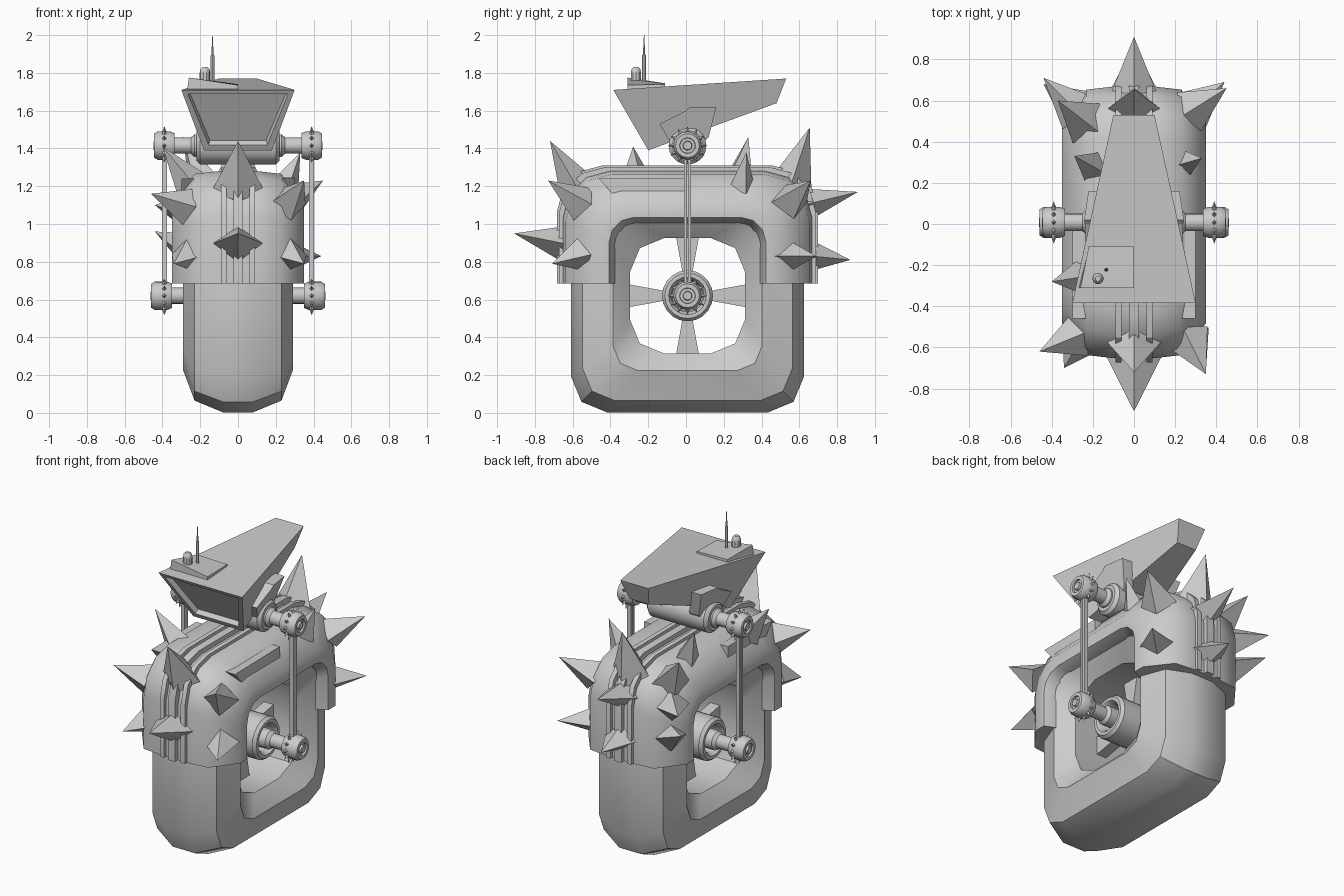
import bpy, bmesh
from math import sin, cos, pi, radians
from mathutils import Vector

if "Cube" in bpy.data.objects:
    bpy.data.objects.remove(bpy.data.objects["Cube"])

CZ, CY = 0.62, 0.008      # wheel centre


def loft(name, rings, closed=False, cap=True, smooth=0):
    """Skin a list of equal-length point rings."""
    bm = bmesh.new()
    vs = [[bm.verts.new(p) for p in r] for r in rings]
    n, m = len(rings[0]), len(rings)
    for i in range(m if closed else m - 1):
        a, b = vs[i], vs[(i + 1) % m]
        for j in range(n):
            k = (j + 1) % n
            bm.faces.new((a[j], a[k], b[k], b[j]))
    if cap and not closed:
        bm.faces.new(vs[0])
        bm.faces.new(vs[-1])
    return finish(name, bm, smooth)


def finish(name, bm, smooth=0):
    bmesh.ops.recalc_face_normals(bm, faces=bm.faces[:])
    me = bpy.data.meshes.new(name)
    bm.to_mesh(me)
    bm.free()
    ob = bpy.data.objects.new(name, me)
    bpy.context.collection.objects.link(ob)
    if smooth:
        bpy.ops.object.select_all(action='DESELECT')
        ob.select_set(True)
        bpy.context.view_layer.objects.active = ob
        bpy.ops.object.shade_smooth_by_angle(angle=radians(smooth))
    return ob


def corner(s, c, quarter, n):
    """Points of one rounded corner of a square of half-size s."""
    out = []
    for i in range(n + 1):
        a = quarter * pi / 2 + i * pi / 2 / n
        q = quarter * pi / 2 + pi / 4
        out.append(((s - c) * (1 if cos(q) > 0 else -1) + c * cos(a),
                    (s - c) * (1 if sin(q) > 0 else -1) + c * sin(a)))
    return out


def square_ring(x, s, c, n=2):
    return [(x, CY + y, CZ + z) for q in range(4) for y, z in corner(s, c, q, n)]


def arch(name, profile, n, smooth):
    """Arch swept over the top half of the wheel; profile = (x, half-size, corner)."""
    cols = []
    for x, s, c in profile:
        pts = [(s, 0.065)] + corner(s, c, 0, n) + corner(s, c, 1, n) + [(-s, 0.065)]
        cols.append([(x, CY + y, CZ + z) for y, z in pts])
    return loft(name, [list(r) for r in zip(*cols)], smooth=smooth)


def lathe(name, prof, y, z, n=16, axis='x', cx=0):
    """Round part; prof = (position along axis, radius)."""
    rings = []
    for t, r in prof:
        ring = []
        for i in range(n):
            u, v = r * cos(2 * pi * i / n), r * sin(2 * pi * i / n)
            ring.append((t, y + u, z + v) if axis == 'x' else (cx + u, y + v, t))
        rings.append(ring)
    return loft(name, rings, smooth=35)


def prism(name, pts, x0, x1):
    return loft(name, [[(x, y, z) for y, z in pts] for x in (x0, x1)])


def spike(name, base, tip, ru, rv, sink=0.03):
    b, t = Vector(base), Vector(tip)
    d = (t - b).normalized()
    u = d.cross(Vector((0, 0, 1)))
    u = u.normalized() if u.length > 0.01 else Vector((1, 0, 0))
    v = u.cross(d)
    bm = bmesh.new()
    ring = [bm.verts.new(b + o - d * sink) for o in (u * ru, v * rv, -u * ru, -v * rv)]
    top = bm.verts.new(t)
    bm.faces.new(ring)
    for i in range(4):
        bm.faces.new((ring[i], ring[(i + 1) % 4], top))
    return finish(name, bm)


# Squared tyre
half = [(0.08, .617, .19), (0.23, .555, .17), (0.29, .395, .13), (0.20, .305, .18)]
prof = half + [(-x, s, c) for x, s, c in reversed(half)]
loft("tyre", [square_ring(*p) for p in prof], closed=True, smooth=32)

# Fender over the top half, chamfered in to the tyre
half = [(0.10, .66, .25), (0.23, .645, .25), (0.35, .49, .17), (0.35, .415, .13),
        (0.28, .385, .12)]
arch("fender", half + [(-x, s, c) for x, s, c in reversed(half)], 3, 55)

# Raised ribs along the fender centre
for i, (x0, x1, s) in enumerate([(-.09, -.06, .68), (-.025, .025, .69), (.06, .09, .68)]):
    arch(f"fender_rib_{i}", [(x0, .6, .2), (x0, s, .24), (x1, s, .24), (x1, .6, .2)], 3, 30)

# Small ledges on the fender shoulders
for sx, side in ((1, "right"), (-1, "left")):
    prism(f"fender_ledge_{side}", [(-.46, 1.24), (-.38, 1.15), (0, 1.15), (0, 1.245)],
          sx * .2, sx * .30)

# Spikes: base, tip, half widths
spikes = [
    ((0, -.58, 1.20), (0, -.72, 1.44), .14, .11),
    ((0, -.66, .90), (0, -.91, .95), .14, .10),
    ((0, .56, 1.22), (0, .655, 1.51), .14, .12),
    ((0, .62, 1.10), (0, .91, 1.17), .13, .10),
    ((0, .67, .83), (0, .87, .81), .12, .09),
    ((-.29, -.55, 1.10), (-.46, -.62, 1.16), .11, .10),
    ((.27, -.57, 1.12), (.35, -.73, 1.23), .11, .10),
    ((.28, -.58, .83), (.35, -.71, .79), .11, .09),
    ((-.27, -.58, .83), (-.34, -.70, .79), .11, .09),
    ((-.27, -.26, 1.24), (-.40, -.28, 1.41), .09, .09),
    ((.26, .30, 1.22), (.33, .32, 1.38), .07, .08),
    ((-.20, .28, 1.25), (-.29, .33, 1.46), .09, .09),
    ((-.24, .50, 1.20), (-.37, .60, 1.39), .12, .11),
    ((.29, .56, 1.13), (.45, .66, 1.23), .11, .10),
    ((-.29, .56, 1.07), (-.44, .71, 1.10), .11, .10),
    ((.30, .57, .83), (.44, .69, .83), .11, .08),
    ((-.29, .57, .88), (-.44, .68, .96), .11, .09),
]
for i, (b, t, ru, rv) in enumerate(spikes):
    spike(f"spike_{i}", b, t, ru, rv)

# Wheel spokes
for i in range(4):
    a = i * pi / 2
    pts = [(.10, -.022), (.32, -.062), (.32, .062), (.10, .022)]
    prism(f"spoke_{i}", [(CY + r * cos(a) - w * sin(a), CZ + r * sin(a) + w * cos(a))
                         for r, w in pts], -.035, .035)

# Hub, and the barrel under the head
h = [(.10, .08), (.19, .085), (.21, .10), (.21, .12), (.19, .135)]
lathe("wheel_hub", [(-x, r) for x, r in h] + [(x, r) for x, r in reversed(h)], CY, CZ, 20)
lathe("head_barrel", [(-.22, .08), (-.20, .10), (.20, .10), (.22, .08)], CY, 1.415, 20)

# Axle ends, studded caps and connecting rods on both sides
for sx, side in ((1, "right"), (-1, "left")):
    for part, z, x0 in (("lower", CZ, .35), ("upper", 1.415, .335)):
        lathe(f"{part}_axle_{side}", [(sx * .08, .06), (sx * .23, .06), (sx * .25, .043),
                                      (sx * (x0 + .02), .043)], CY, z)
        cap = [(0, .055), (0, .065), (.025, .075), (.09, .075), (.11, .063),
               (.11, .042), (.098, .04), (.098, .025), (.112, .022)]
        lathe(f"{part}_cap_{side}", [(sx * (x0 + t), r) for t, r in cap], CY, z)
        for i in range(12):
            a = i * pi / 6
            o = Vector((0, cos(a), sin(a)))
            c = Vector((sx * .39, CY, z))
            spike(f"{part}_stud_{side}_{i}", c + o * .073, c + o * .103, .014, .014, .005)
    for k, y in enumerate((-.01, .01)):
        prism(f"rod_{side}_{k}", [(CY + y - .008, .66), (CY + y + .008, .66),
                                  (CY + y + .008, 1.38), (CY + y - .008, 1.38)],
              sx * .375, sx * .403)
    # Thin bracket following the slanted side of the head
    outline = [(-.14, 1.53), (0, 1.60), (.02, 1.62), (.16, 1.62),
               (.12, 1.46), (.05, 1.39), (-.06, 1.39)]
    loft(f"head_bracket_{side}",
         [[(sx * (.165 + (z - 1.4) * .32 - .15 * max(y, -.1) + d), y, z) for y, z in outline]
          for d in (-.06, .01)])

# Wedge head with recessed front window
front = [(-.30, -.385, 1.71), (.30, -.385, 1.71), (.18, -.20, 1.39), (-.18, -.20, 1.39)]
back = [(-.10, .53, 1.77), (.10, .53, 1.77), (.07, .48, 1.64), (-.07, .48, 1.64)]
head = loft("head", [front, back])
bm = bmesh.new()
bm.from_mesh(head.data)
face = min(bm.faces, key=lambda f: f.calc_center_median().y)
for thick, depth in ((.042, 0), (.012, -.03), (.012, 0)):
    bmesh.ops.inset_region(bm, faces=[face], thickness=thick, depth=depth)
bm.to_mesh(head.data)
bm.free()

# Roof box, stub and antenna
loft("roof_box", [[(-.27, -.31, 1.70), (0, -.31, 1.70), (0, -.11, 1.70), (-.22, -.11, 1.70)],
                  [(-.26, -.31, 1.775), (0, -.31, 1.735), (0, -.11, 1.74), (-.22, -.11, 1.745)]])
lathe("roof_stub", [(1.74, .028), (1.80, .028), (1.82, .024), (1.83, .014)],
      -.265, 0, 10, 'z', -.175)
lathe("antenna", [(1.73, .010), (1.89, .010), (1.90, .006), (2.0, .001)],
      -.222, 0, 8, 'z', -.135)
